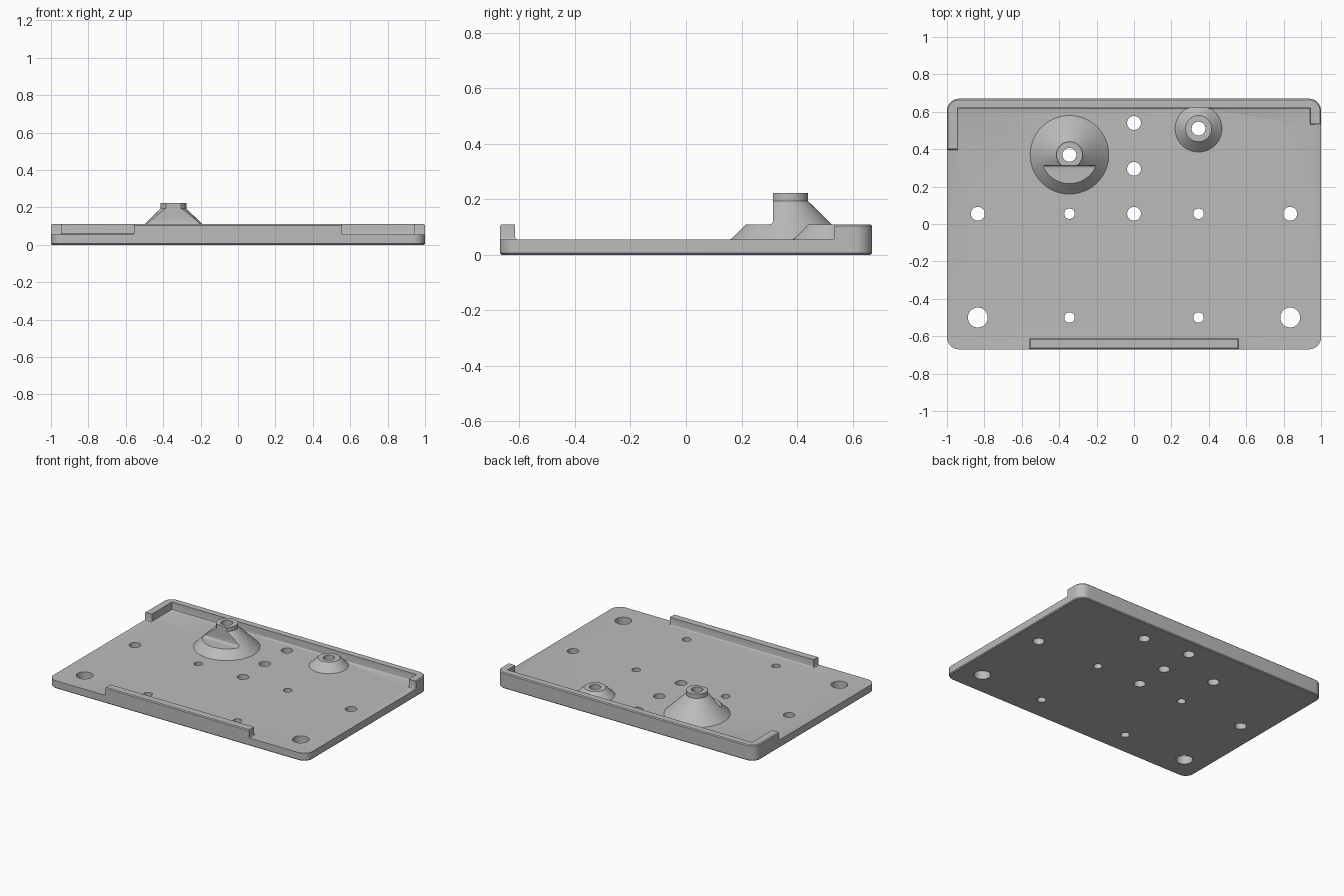
import bpy, bmesh, math

if "Cube" in bpy.data.objects:
    bpy.data.objects.remove(bpy.data.objects["Cube"], do_unlink=True)

FLOOR, RIM, HALF_Y = 0.055, 0.11, 0.67

grey = bpy.data.materials.new("plain grey")
grey.use_nodes = True
colour = (0.5, 0.5, 0.5, 1)
grey.diffuse_color = colour
grey.node_tree.nodes["Principled BSDF"].inputs["Base Color"].default_value = colour


def make_object(name, bm):
    bmesh.ops.recalc_face_normals(bm, faces=bm.faces)
    mesh = bpy.data.meshes.new(name)
    bm.to_mesh(mesh)
    bm.free()
    mesh.materials.append(grey)
    ob = bpy.data.objects.new(name, mesh)
    bpy.context.collection.objects.link(ob)
    return ob


def prism(name, outline, z0, z1, bevel=0, segments=1, ends=(0, 1)):
    """Extrude an outline; round the edges around the chosen ends."""
    bm = bmesh.new()
    base = bm.faces.new([bm.verts.new((x, y, z0)) for x, y in outline])
    top = bmesh.ops.extrude_face_region(bm, geom=[base], use_keep_orig=True)["geom"]
    for v in top:
        if isinstance(v, bmesh.types.BMVert):
            v.co.z = z1
    bmesh.ops.recalc_face_normals(bm, faces=bm.faces)
    if bevel:
        levels = [(z0, z1)[i] for i in ends]
        edges = [e for e in bm.edges if any(
            all(abs(v.co.z - z) < 1e-5 for v in e.verts) for z in levels)]
        bmesh.ops.bevel(bm, geom=edges, offset=bevel, segments=segments,
                        affect="EDGES", profile=0.5)
    return make_object(name, bm)


def circle(x, y, r, n=48):
    return [(x + r * math.cos(math.tau * i / n), y + r * math.sin(math.tau * i / n))
            for i in range(n)]


def boolean(target, tool, operation):
    mod = target.modifiers.new(operation.lower(), "BOOLEAN")
    mod.operation, mod.solver, mod.object = operation, "EXACT", tool
    bpy.context.view_layer.objects.active = target
    bpy.ops.object.modifier_apply(modifier=mod.name)
    bpy.data.objects.remove(tool, do_unlink=True)


def lathe(name, x, y, profile, n=96):
    """Solid of revolution from (radius, height) pairs, capped at both ends."""
    bm = bmesh.new()
    rings = [[bm.verts.new((px, py, z)) for px, py in circle(x, y, r, n)]
             for r, z in profile]
    for low, high in zip(rings, rings[1:]):
        for i in range(n):
            j = (i + 1) % n
            bm.faces.new((low[i], low[j], high[j], high[i]))
    bm.faces.new(rings[0][::-1])
    bm.faces.new(rings[-1])
    return make_object(name, bm)


# Rounded slab, full rim height
r = 0.065
outline = []
for k, (sx, sy) in enumerate([(1, 1), (-1, 1), (-1, -1), (1, -1)]):
    for i in range(13):
        a = math.radians(90 * k + 7.5 * i)
        outline.append((sx * (1 - r) + r * math.cos(a),
                        sy * (HALF_Y - r) + r * math.sin(a)))
tray = prism("mounting_tray", outline, 0, RIM, bevel=0.006)

# Hollow it, leaving the back wall, two unequal returns and the front lip
hollow = [(-1.1, 0.40), (-0.945, 0.40), (-0.945, 0.62), (0.945, 0.62),
          (0.945, 0.535), (1.1, 0.535), (1.1, -0.8), (0.555, -0.8),
          (0.555, -0.615), (-0.555, -0.615), (-0.555, -0.8), (-1.1, -0.8)]
boolean(tray, prism("hollow_cutter", hollow, FLOOR, 0.3, 0.008, 3, ends=(0,)),
        "DIFFERENCE")

# Tall conical boss with a stepped, flat front
TX, TY = -0.345, 0.37
tall = lathe("tall_boss", TX, TY,
             [(0.21, 0.03), (0.21, FLOOR), (0.07, 0.193), (0.07, 0.222)])
step = [(TX - 0.3, TY - 0.3), (TX + 0.3, TY - 0.3), (TX + 0.3, 0.313), (TX - 0.3, 0.313)]
boolean(tall, prism("step_cutter", step, RIM, 0.4, 0.012, 4, ends=(0,)), "DIFFERENCE")
boolean(tray, tall, "UNION")

# Short conical boss, its back running into the wall
SX, SY = 0.345, 0.51
boolean(tray, lathe("short_boss", SX, SY,
                    [(0.125, 0.03), (0.125, FLOOR), (0.07, 0.109)]), "UNION")

# Through holes
holes = [(TX, TY, 0.037), (SX, SY, 0.037)]
holes += [(0, y, 0.037) for y in (0.055, 0.295, 0.54)]
for side in (-1, 1):
    holes += [(side * 0.835, 0.055, 0.037), (side * 0.835, -0.5, 0.053),
              (side * 0.345, 0.055, 0.028), (side * 0.345, -0.5, 0.028)]
for x, y, radius in holes:
    boolean(tray, prism("hole_cutter", circle(x, y, radius), -0.1, 0.4), "DIFFERENCE")

# Smooth curved faces, sharp edges
bpy.ops.object.select_all(action="DESELECT")
tray.select_set(True)
bpy.context.view_layer.objects.active = tray
bpy.ops.object.shade_smooth_by_angle(angle=math.radians(30))
